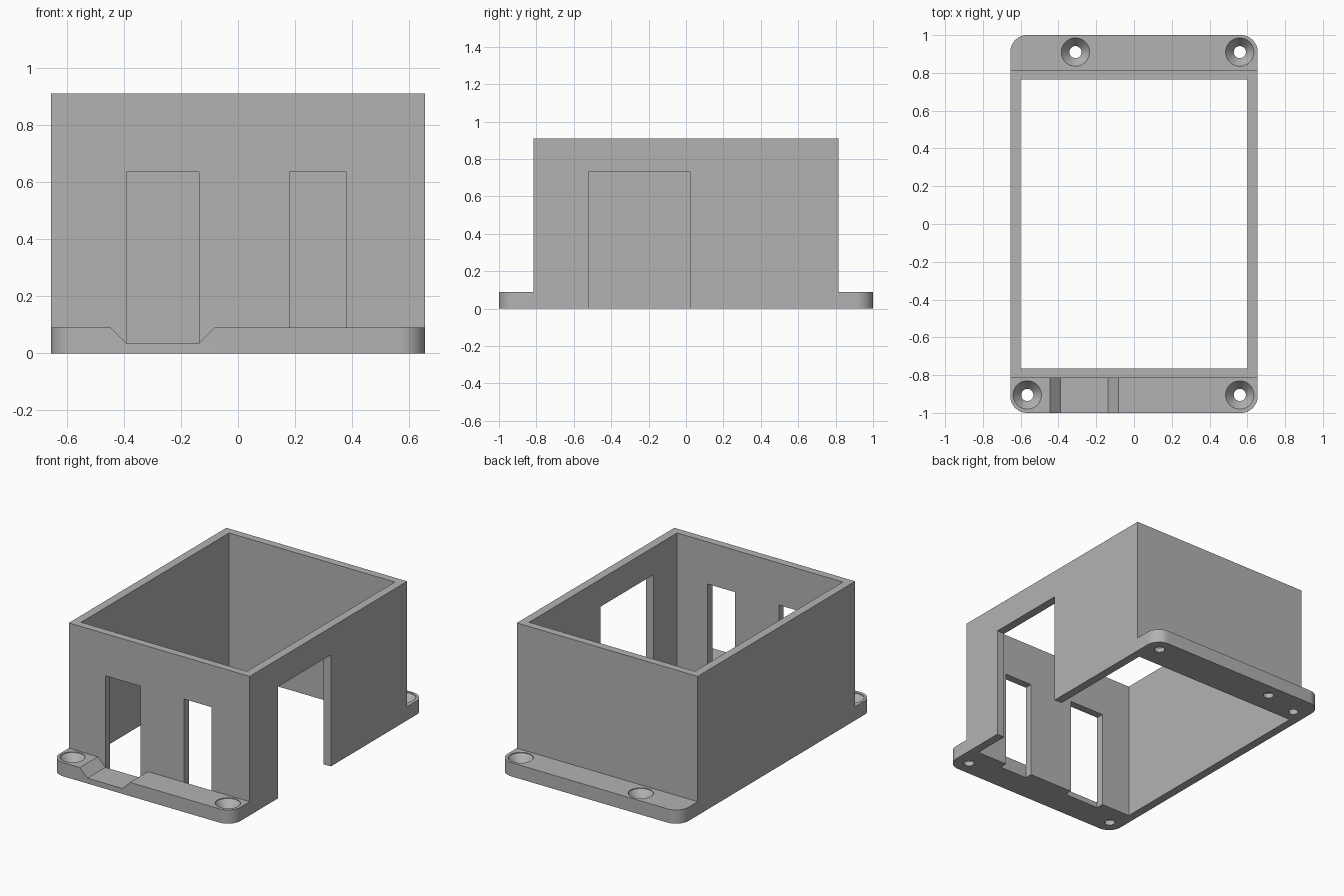
import bpy, bmesh
from math import sin, cos, pi, radians

default = bpy.data.objects.get("Cube")
if default:
    bpy.data.objects.remove(default, do_unlink=True)

W, D, WALL_Y, H, T = 0.655, 1.0, 0.815, 0.91, 0.09
IN_X, IN_Y = 0.60, 0.765

grey = bpy.data.materials.new("plain grey")
grey.use_nodes = True
grey.diffuse_color = (0.45, 0.45, 0.45, 1)
grey.node_tree.nodes["Principled BSDF"].inputs["Base Color"].default_value = (0.45, 0.45, 0.45, 1)


def add_object(name, bm):
    bmesh.ops.recalc_face_normals(bm, faces=bm.faces)
    mesh = bpy.data.meshes.new(name)
    bm.to_mesh(mesh)
    bm.free()
    mesh.materials.append(grey)
    ob = bpy.data.objects.new(name, mesh)
    bpy.context.collection.objects.link(ob)
    return ob


def prism(name, points, vector):
    """Extrude a closed 3D outline along a vector."""
    bm = bmesh.new()
    face = bm.faces.new([bm.verts.new(p) for p in points])
    ext = bmesh.ops.extrude_face_region(bm, geom=[face])
    moved = [v for v in ext["geom"] if isinstance(v, bmesh.types.BMVert)]
    bmesh.ops.translate(bm, verts=moved, vec=vector)
    return add_object(name, bm)


def box(name, x0, x1, y0, y1, z0, z1):
    outline = [(x0, y0, z0), (x1, y0, z0), (x1, y1, z0), (x0, y1, z0)]
    return prism(name, outline, (0, 0, z1 - z0))


def turned(name, x, y, profile, n=40):
    """Closed solid of revolution from (radius, height) pairs."""
    bm = bmesh.new()
    rings = [[bm.verts.new((x + r * cos(2 * pi * i / n), y + r * sin(2 * pi * i / n), z))
              for i in range(n)] for r, z in profile]
    for a, b in zip(rings, rings[1:]):
        for i in range(n):
            j = (i + 1) % n
            bm.faces.new((a[i], a[j], b[j], b[i]))
    bm.faces.new(rings[0])
    bm.faces.new(rings[-1])
    return add_object(name, bm)


def combine(target, other, operation):
    mod = target.modifiers.new(operation.lower(), "BOOLEAN")
    mod.operation, mod.solver, mod.object = operation, "EXACT", other
    bpy.context.view_layer.objects.active = target
    bpy.ops.object.modifier_apply(modifier=mod.name)
    bpy.data.objects.remove(other, do_unlink=True)


def flange(name, side):
    """Mounting strip with two rounded outer corners."""
    r, steps = 0.09, 12
    pts = [(-W, side * WALL_Y, 0), (W, side * WALL_Y, 0)]
    for i in range(2 * steps + 2):
        k = i if i <= steps else i - 1
        a = k * pi / 2 / steps
        cx = (W - r) if i <= steps else -(W - r)
        pts.append((cx + r * cos(a), side * (D - r + r * sin(a)), 0))
    return prism(name, pts, (0, 0, T))


# Open box walls
case = box("enclosure", -W, W, -WALL_Y, WALL_Y, 0, H)
combine(case, box("cavity", -IN_X, IN_X, -IN_Y, IN_Y, -1, 2), "DIFFERENCE")

# Two front windows and the tall side doorway, all cut down to the base
for x0, x1 in ((-0.39, -0.137), (0.18, 0.38)):
    combine(case, box("window", x0, x1, -0.9, -0.7, -0.1, 0.635), "DIFFERENCE")
combine(case, box("doorway", 0.5, 0.8, -0.52, 0.025, -0.1, 0.73), "DIFFERENCE")

# Front flange with the sloped cable channel
front = flange("front_flange", -1)
channel = [(-0.39, -1.1, 0.035), (-0.137, -1.1, 0.035),
           (-0.032, -1.1, 0.14), (-0.495, -1.1, 0.14)]
combine(front, prism("channel", channel, (0, 0.4, 0)), "DIFFERENCE")
back = flange("back_flange", 1)

# Countersunk screw holes
sink = [(0.032, -0.05), (0.032, 0.03), (0.075, 0.085), (0.075, 0.15)]
for ob, x, y in ((front, -0.565, -0.905), (front, 0.56, -0.905),
                 (back, -0.31, 0.91), (back, 0.56, 0.91)):
    combine(ob, turned("screw_hole", x, y, sink), "DIFFERENCE")

# Blind hole under the remaining corner
blind = [(0.03, -0.05), (0.03, 0.06)]
combine(back, turned("blind_hole", -0.556, 0.852, blind), "DIFFERENCE")

# Join the strips to the walls
for part in (front, back):
    combine(case, part, "UNION")

bpy.ops.object.select_all(action="DESELECT")
case.select_set(True)
bpy.context.view_layer.objects.active = case
bpy.ops.object.shade_smooth_by_angle(angle=radians(30))
